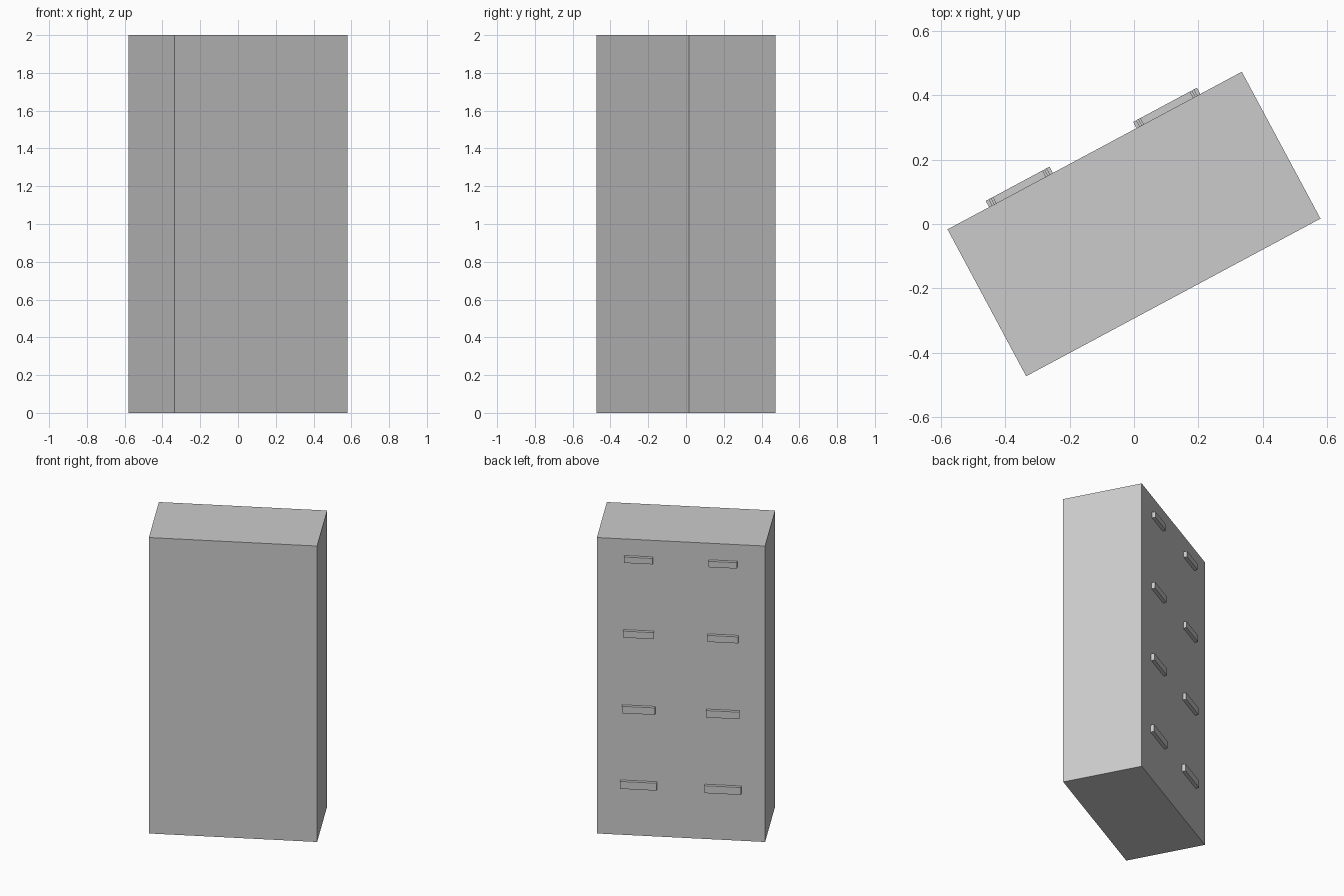
import bpy
import math
from mathutils import Matrix

if "Cube" in bpy.data.objects:
    bpy.data.objects.remove(bpy.data.objects["Cube"])

W, D, H = 1.038, 0.518, 2.0
TURN = Matrix.Rotation(math.radians(28.17), 4, 'Z')


def box(name, size, centre):
    """Box given in cabinet space, turned about the vertical axis."""
    bpy.ops.mesh.primitive_cube_add(size=1)
    ob = bpy.context.object
    ob.name = name
    ob.data.transform(TURN @ Matrix.Translation(centre) @ Matrix.Diagonal((*size, 1)))
    return ob


# Main body
box("cabinet_body", (W, D, H), (0, 0, H / 2))

# Drawer handles: two columns, shrinking slightly towards the top
rows = [(0.345, 0.225, 0.050), (0.855, 0.205, 0.047),
        (1.365, 0.190, 0.044), (1.868, 0.176, 0.040)]
reach, sink = 0.022, 0.01
for i, (z, width, height) in enumerate(rows):
    for side, label in ((-1, "left"), (1, "right")):
        box(f"drawer_handle_{label}_{i + 1}", (width, reach + sink, height),
            (side * 0.26, D / 2 + (reach - sink) / 2, z))
